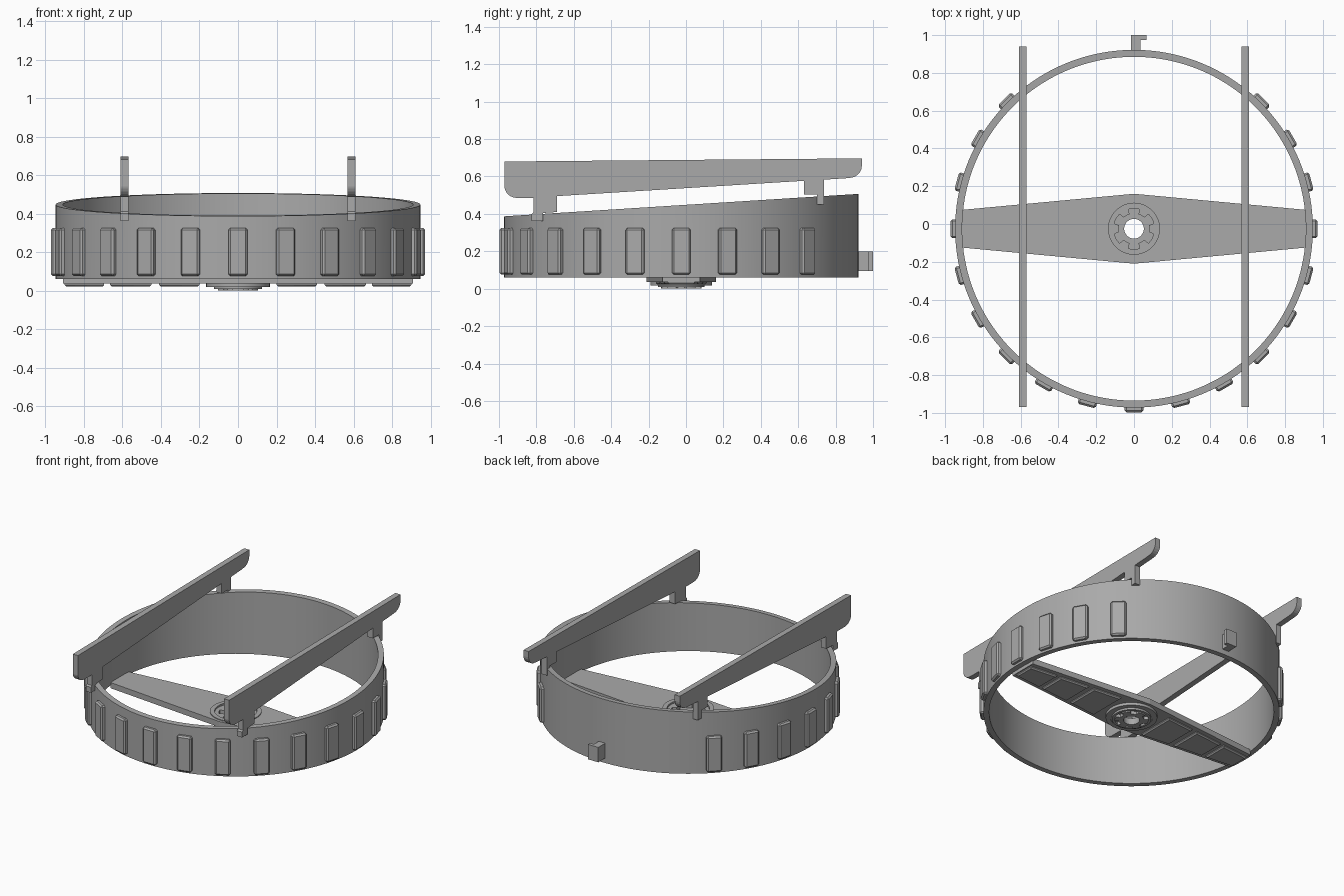
import bpy, bmesh
from math import sin, cos, pi, radians
from mathutils import Matrix, Vector

cube = bpy.data.objects.get("Cube")
if cube:
    bpy.data.objects.remove(cube, do_unlink=True)

gray = bpy.data.materials.new("plain gray")
gray.use_nodes = True
gray.diffuse_color = (0.4, 0.4, 0.4, 1)
gray.node_tree.nodes["Principled BSDF"].inputs["Base Color"].default_value = (0.4, 0.4, 0.4, 1)

CY = -0.025          # centre of the ring in y
OUTER, INNER = 0.947, 0.91


def finish(name, bm, smooth=False):
    bmesh.ops.recalc_face_normals(bm, faces=bm.faces)
    mesh = bpy.data.meshes.new(name)
    bm.to_mesh(mesh)
    bm.free()
    ob = bpy.data.objects.new(name, mesh)
    bpy.context.collection.objects.link(ob)
    mesh.materials.append(gray)
    if smooth:
        bpy.ops.object.select_all(action='DESELECT')
        ob.select_set(True)
        bpy.context.view_layer.objects.active = ob
        bpy.ops.object.shade_smooth_by_angle(angle=radians(30))
    return ob


def prism(name, points, depth, matrix=Matrix()):
    """Extrude a flat outline along its local z."""
    bm = bmesh.new()
    face = bm.faces.new([bm.verts.new((u, v, 0)) for u, v in points])
    new = bmesh.ops.extrude_face_region(bm, geom=[face])["geom"]
    for v in new:
        if isinstance(v, bmesh.types.BMVert):
            v.co.z += depth
    bm.transform(matrix)
    return finish(name, bm)


def tube(name, r_out, r_in, z0, top, n=128, cy=CY):
    """Tube whose radii may be functions of angle and top a function of y."""
    bm = bmesh.new()
    val = lambda r, a: r(a) if callable(r) else r
    loops = []
    for i in range(n):
        a = 2 * pi * i / n
        loop = []
        for r, upper in ((r_out, 0), (r_out, 1), (r_in, 1), (r_in, 0)):
            x, y = val(r, a) * cos(a), cy + val(r, a) * sin(a)
            z = (top(y) if callable(top) else top) if upper else z0
            loop.append(bm.verts.new((x, y, z)))
        loops.append(loop)
    for i in range(n):
        p, q = loops[i], loops[(i + 1) % n]
        for k in range(4):
            j = (k + 1) % 4
            bm.faces.new((p[k], q[k], q[j], p[j]))
    return finish(name, bm, True)


def box(name, lo, hi, matrix=Matrix(), bevel=0):
    bm = bmesh.new()
    bmesh.ops.create_cube(bm, size=1)
    lo, hi = Vector(lo), Vector(hi)
    size = hi - lo
    for v in bm.verts:
        v.co = (lo + hi) / 2 + Vector(c * s for c, s in zip(v.co, size))
    if bevel:
        bmesh.ops.bevel(bm, geom=bm.edges[:], offset=bevel, segments=1, affect='EDGES')
    bm.transform(matrix)
    return finish(name, bm)


# Ring wall with sloping rim
tube("ring_wall", OUTER, INNER, 0.06, lambda y: 0.447 + 0.0633 * (y - CY), 144)

# Grip pads around the front and sides
for k in range(-9, 10):
    turn = Matrix.Translation((0, CY, 0)) @ Matrix.Rotation(radians(-90 + 15 * k), 4, 'Z')
    box("grip_pad", (0.93, -0.05, 0.075), (0.972, 0.05, 0.325), turn, 0.01)

# Crossbar, widest at the hub: two tapered halves leave the hub hole open
for side in (1, -1):
    arc = [(0.14 * sin(pi * i / 16) * side, CY + 0.14 * cos(pi * i / 16)) for i in range(17)]
    outline = arc + [(0, CY - 0.185), (0.908 * side, CY - 0.1),
                     (0.908 * side, CY + 0.1), (0, CY + 0.185)]
    prism("crossbar_half", outline, 0.04, Matrix.Translation((0, 0, 0.037)))

    # Raised tapered tiles on the underside
    for x0, x1 in ((0.2, 0.41), (0.45, 0.665), (0.695, 0.9)):
        w0, w1 = (0.155 - 0.094 * x for x in (x0, x1))
        bm = bmesh.new()
        for inset, z in ((0, 0.04), (0, 0.03), (0.008, 0.022)):
            for x, y in ((x0 + inset, inset - w0), (x1 - inset, inset - w1),
                         (x1 - inset, w1 - inset), (x0 + inset, w0 - inset)):
                bm.verts.new((x * side, CY + y, z))
        bmesh.ops.convex_hull(bm, input=bm.verts[:])
        finish("underside_tile", bm)

# Hub: collar, sunken floor and toothed socket
tube("hub_collar", 0.165, 0.135, 0.018, 0.082, 64)
tube("hub_floor", 0.14, 0.052, 0.022, 0.045, 64)


def toothed(a):
    return 0.108 if cos(6 * a + pi) > -0.25 else 0.08


tube("hub_socket", 0.138, toothed, 0.03, 0.07, 144)
tube("hub_lower_rim", 0.125, 0.108, 0.008, 0.03, 64)
tube("hub_lower_gear", toothed, 0.052, 0.0, 0.03, 144)

# Two long rails whose feet clip over the rim
rail = [(-0.97, 0.68), (-0.97, 0.54)]
rail += [(-0.90 - 0.07 * cos(t * pi / 12), 0.545 - 0.06 * sin(t * pi / 12)) for t in range(1, 7)]
rail += [(-0.815, 0.485), (-0.815, 0.41), (-0.825, 0.40), (-0.825, 0.362), (-0.765, 0.362),
         (-0.765, 0.405), (-0.69, 0.41), (-0.69, 0.495), (0.632, 0.577), (0.632, 0.505),
         (0.70, 0.505), (0.70, 0.45), (0.737, 0.45), (0.737, 0.583), (0.85, 0.59)]
rail += [(0.87 + 0.07 * sin(t * pi / 12), 0.655 - 0.063 * cos(t * pi / 12)) for t in range(1, 7)]
rail += [(0.94, 0.697)]
# Columns map the outline to the y-z plane, extruded along x
to_yz = Matrix(((0, 0, 1, 0), (1, 0, 0, 0), (0, 1, 0, 0), (0, 0, 0, 1)))
for name, x in (("left_rail", 0.59), ("right_rail", -0.59)):
    prism(name, rail, 0.04, Matrix.Translation((x - 0.02, 0, 0)) @ to_yz)

# Hooked catch on the back
prism("back_catch", [(-0.015, 0.91), (0.035, 0.91), (0.035, 0.975), (0.065, 0.975),
                     (0.065, 1.0), (-0.015, 1.0)], 0.105, Matrix.Translation((0, 0, 0.095)))
